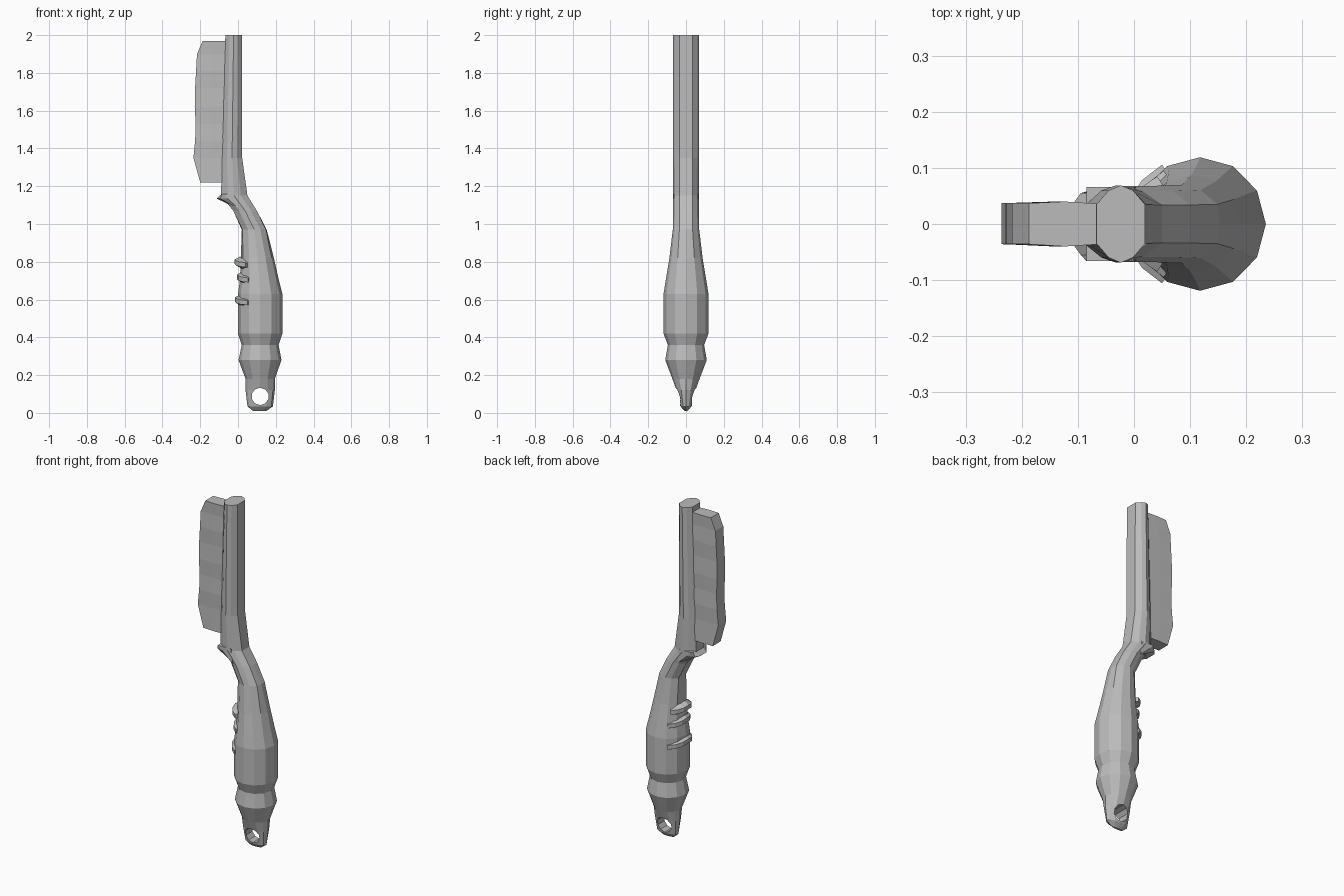
import bpy, bmesh, math

cube = bpy.data.objects.get("Cube")
if cube:
    bpy.data.objects.remove(cube, do_unlink=True)

grey = bpy.data.materials.new("plain grey")
grey.use_nodes = True
grey.diffuse_color = (0.5, 0.5, 0.5, 1)
grey.node_tree.nodes["Principled BSDF"].inputs["Base Color"].default_value = (0.5, 0.5, 0.5, 1)


def loft(name, rings, closed=True):
    """Skin a list of equal-length point rings and cap both ends."""
    bm = bmesh.new()
    loops = [[bm.verts.new(p) for p in ring] for ring in rings]
    n = len(loops[0])
    for a, b in zip(loops, loops[1:]):
        for i in range(n):
            j = (i + 1) % n
            bm.faces.new((a[i], a[j], b[j], b[i]))
    bm.faces.new(loops[0][::-1])
    bm.faces.new(loops[-1])
    bmesh.ops.recalc_face_normals(bm, faces=bm.faces)
    mesh = bpy.data.meshes.new(name)
    bm.to_mesh(mesh)
    bm.free()
    mesh.materials.append(grey)
    obj = bpy.data.objects.new(name, mesh)
    bpy.context.collection.objects.link(obj)
    return obj


def section(z, x0, x1, ry, flat=0.0):
    """Twelve-sided ring; flat squares off the front and back facets."""
    points = []
    for i in range(12):
        a = i * math.pi / 6
        c = math.cos(a)
        if i % 6 in (1, 5):
            c = math.copysign(abs(c) + (1 - abs(c)) * flat, c)
        points.append(((x0 + x1) / 2 + c * (x1 - x0) / 2, ry * math.sin(a), z))
    return points


# Handle, neck and head in one continuous body
body = loft("handle_and_head", [section(*s) for s in (
    (0.01, 0.08, 0.15, 0.006),
    (0.035, 0.05, 0.185, 0.03),
    (0.12, 0.04, 0.195, 0.05),
    (0.18, 0.04, 0.195, 0.072),
    (0.28, 0.003, 0.23, 0.11),
    (0.36, 0.02, 0.215, 0.096),
    (0.42, 0.0, 0.235, 0.119),
    (0.63, 0.0, 0.235, 0.119),
    (0.70, 0.01, 0.217, 0.108),
    (0.82, 0.015, 0.19, 0.088),
    (0.97, 0.02, 0.152, 0.07, 0.6),
    (1.07, -0.025, 0.1, 0.068, 1),
    (1.15, -0.09, 0.05, 0.068, 1),
    (1.35, -0.085, 0.022, 0.069, 1),
    (2.0, -0.067, 0.02, 0.069, 1),
)])

# Hanging hole
bpy.ops.mesh.primitive_cylinder_add(vertices=10, radius=0.046, depth=0.4,
                                    location=(0.117, 0, 0.087),
                                    rotation=(math.pi / 2, 0, 0))
hole = bpy.context.object
hole.name = "hanging_hole_cutter"
hole.data.materials.append(grey)
hole.hide_render = True
cut = body.modifiers.new("hanging hole", "BOOLEAN")
cut.operation = "DIFFERENCE"
cut.object = hole
cut.solver = "EXACT"
bpy.context.view_layer.objects.active = body
bpy.ops.object.modifier_apply(modifier=cut.name)
bpy.data.objects.remove(hole, do_unlink=True)


# Thumb grips wrapped around the inner side of the handle
def grip(name, z, cx, rx, ry):
    rings = []
    for i in range(7):
        a = math.radians(120 + i * 20)
        c, s = math.cos(a), math.sin(a)
        rise = 0.02 * abs(s)
        h = 0.012 if i in (0, 6) else 0.028
        ring = []
        for k, dz in ((0.75, h), (1.0, 0.012), (1.0, -0.012), (0.75, -h)):
            ring.append((cx + c * rx * k, s * ry * k, z + dz - rise))
        rings.append(ring)
    return loft(name, rings)


grip("upper_grip", 0.80, 0.1, 0.118, 0.098)
grip("middle_grip", 0.72, 0.112, 0.118, 0.11)
grip("lower_grip", 0.60, 0.117, 0.134, 0.122)

# Flared lip under the head
lip = []
for y, tip in ((-0.066, -0.055), (-0.055, -0.095), (-0.03, -0.113),
               (0.03, -0.113), (0.055, -0.095), (0.066, -0.055)):
    lip.append([(0.0, y, 1.16), (-0.085, y, 1.16), (tip, y, 1.135), (0.01, y, 1.075)])
loft("lip", lip)

# Bristle block with a wavy outer edge
rows = ((1.22, -0.2), (1.35, -0.236), (1.44, -0.227), (1.53, -0.224),
        (1.62, -0.229), (1.72, -0.227), (1.81, -0.222), (1.90, -0.217), (1.97, -0.187))
bristles = []
for i, (z, x) in enumerate(rows):
    w = 0.037 + 0.003 * (-1) ** i
    mid = (x - 0.06) / 2
    bristles.append([(-0.06, -0.036, z), (mid, -w, z), (x, -0.036, z),
                     (x, 0.037, z), (mid, w, z), (-0.06, 0.036, z)])
loft("bristles", bristles)
